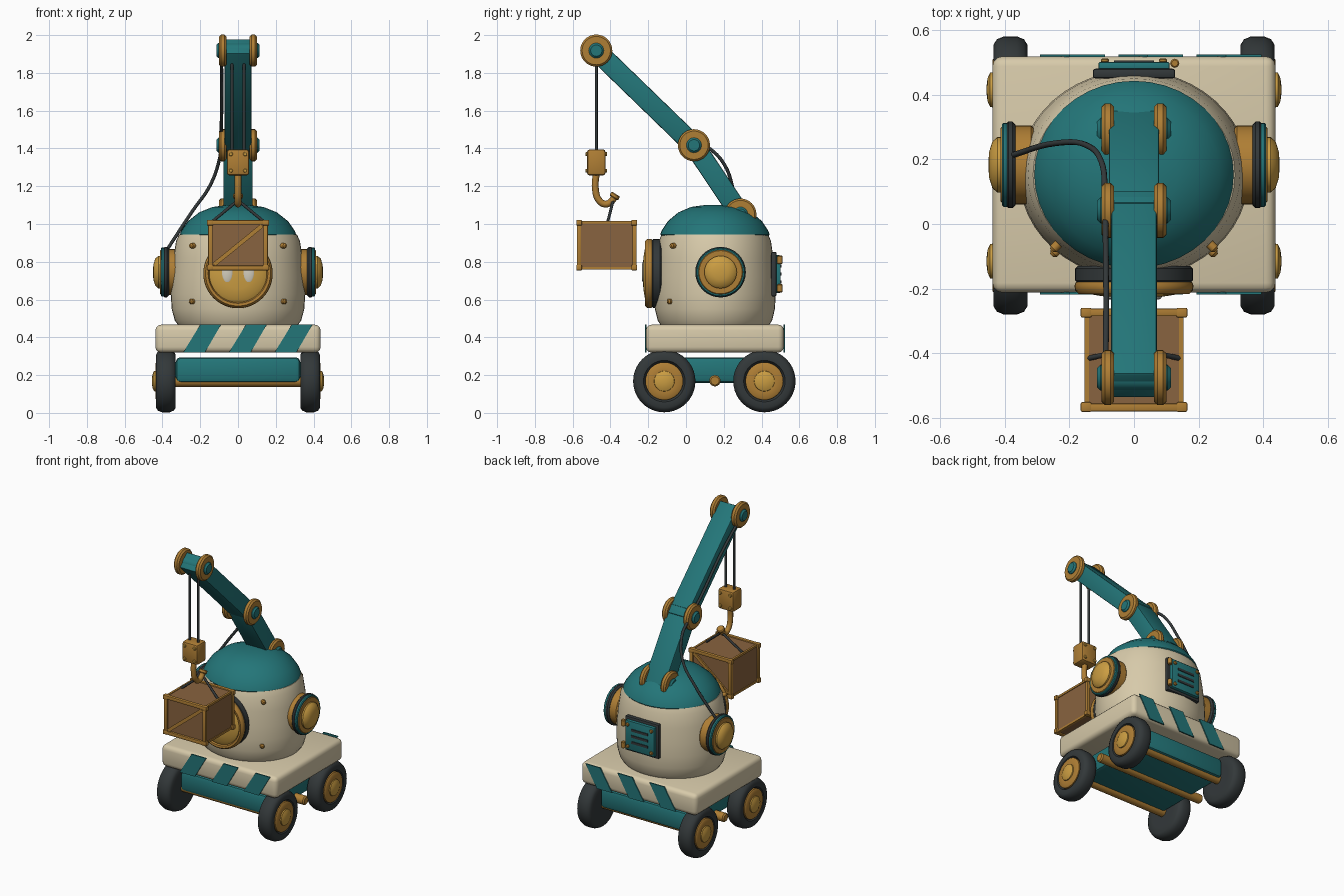
import bpy, bmesh, math
from mathutils import Vector, Matrix

if "Cube" in bpy.data.objects:
    bpy.data.objects.remove(bpy.data.objects["Cube"])


def material(name, rgb):
    m = bpy.data.materials.new(name)
    m.diffuse_color = (*rgb, 1)
    m.use_nodes = True
    m.node_tree.nodes["Principled BSDF"].inputs["Base Color"].default_value = m.diffuse_color
    return m


TEAL = material("teal paint", (0.017, 0.18, 0.19))
CREAM = material("cream paint", (0.68, 0.59, 0.40))
BRONZE = material("bronze", (0.43, 0.21, 0.035))
GOLD = material("gold", (0.60, 0.34, 0.055))
DARK = material("dark rubber", (0.033, 0.040, 0.042))
BROWN = material("brown wood", (0.25, 0.125, 0.05))
EYE = material("pale eye", (0.66, 0.62, 0.52))


def finish(name, bm, mat, matrix=None, smooth=True):
    bmesh.ops.recalc_face_normals(bm, faces=bm.faces)
    if matrix is not None:
        bm.transform(matrix)
    me = bpy.data.meshes.new(name)
    bm.to_mesh(me)
    bm.free()
    me.materials.append(mat)
    ob = bpy.data.objects.new(name, me)
    bpy.context.collection.objects.link(ob)
    if smooth:
        bpy.ops.object.select_all(action='DESELECT')
        ob.select_set(True)
        bpy.context.view_layer.objects.active = ob
        bpy.ops.object.shade_smooth_by_angle(angle=math.radians(40))
    return ob


def toward(loc, axis):
    return Matrix.Translation(loc) @ Vector(axis).to_track_quat('Z', 'Y').to_matrix().to_4x4()


def lathe(name, profile, loc, axis, mat, seg=32, scale_y=1.0):
    """Spin (radius, height) points round an axis; open ends are capped."""
    bm = bmesh.new()
    rings = []
    for r, h in profile:
        rings.append([bm.verts.new((r * math.cos(t), r * scale_y * math.sin(t), h))
                      for t in (2 * math.pi * i / seg for i in range(seg))])
    for a, b in zip(rings, rings[1:]):
        for i in range(seg):
            j = (i + 1) % seg
            bm.faces.new((a[i], a[j], b[j], b[i]))
    bm.faces.new(rings[0])
    bm.faces.new(rings[-1])
    return finish(name, bm, mat, toward(loc, axis))


def disc(name, r, h0, h1, loc, axis, mat, bevel=0.008, seg=32):
    return lathe(name, [(r - bevel, h0), (r, h0 + bevel), (r, h1 - bevel), (r - bevel, h1)],
                 loc, axis, mat, seg)


def box(name, loc, size, mat, bevel=0.0, rot=None, seg=2):
    bm = bmesh.new()
    bmesh.ops.create_cube(bm, size=1)
    bmesh.ops.scale(bm, vec=size, verts=bm.verts)
    if bevel:
        bmesh.ops.bevel(bm, geom=bm.edges[:], offset=bevel, segments=seg, profile=0.5, affect='EDGES')
    return finish(name, bm, mat, Matrix.Translation(loc) @ (rot or Matrix()), bevel > 0)


def tube(name, pts, r, mat):
    cu = bpy.data.curves.new(name, 'CURVE')
    cu.dimensions = '3D'
    cu.bevel_depth, cu.bevel_resolution, cu.use_fill_caps = r, 2, True
    cu.resolution_u = 6
    sp = cu.splines.new('BEZIER')
    sp.bezier_points.add(len(pts) - 1)
    for p, co in zip(sp.bezier_points, pts):
        p.co = co
        p.handle_left_type = p.handle_right_type = 'AUTO'
    cu.materials.append(mat)
    ob = bpy.data.objects.new(name, cu)
    bpy.context.collection.objects.link(ob)
    return ob


CY = 0.153  # centre line of the vehicle body

# Chassis: deck, undercarriage and cross rod
box("chassis_deck", (0, CY, 0.393), (0.875, 0.73, 0.148), CREAM, 0.03, seg=3)
box("undercarriage", (0, CY, 0.227), (0.66, 0.62, 0.135), TEAL, 0.025)
disc("cross_rod", 0.03, -0.41, 0.41, (0, CY, 0.17), (1, 0, 0), BRONZE, seg=16)

# Slanted hazard stripes on the front and back of the deck
for side, y in (("front", -0.214), ("back", 0.52)):
    for k in range(3):
        x = -0.29 + 0.242 * k
        bm = bmesh.new()
        f = bm.faces.new([bm.verts.new((a, y - 0.004, z)) for a, z in
                          ((x, 0.32), (x + 0.115, 0.32), (x + 0.2, 0.467), (x + 0.09, 0.467))])
        ext = bmesh.ops.extrude_face_region(bm, geom=[f])
        bmesh.ops.translate(bm, vec=(0, 0.008, 0),
                            verts=[v for v in ext["geom"] if isinstance(v, bmesh.types.BMVert)])
        finish(side + "_stripe", bm, TEAL, smooth=False)

# Wheels: tyre, hub and cap, with axles
for y in (-0.115, 0.415):
    disc("axle", 0.03, -0.36, 0.36, (0, y, 0.168), (1, 0, 0), BRONZE, seg=16)
    for s in (-1, 1):
        at, ax = (s * 0.382, y, 0.168), (s, 0, 0)
        lathe("tyre", [(0.1, -0.052), (0.14, -0.052), (0.156, -0.042), (0.165, -0.02), (0.165, 0.02),
                       (0.156, 0.042), (0.14, 0.052), (0.11, 0.05), (0.10, 0.035)], at, ax, DARK, 40)
        lathe("wheel_hub", [(0.1, 0.03), (0.1, 0.05), (0.092, 0.056), (0.06, 0.056)], at, ax, BRONZE)
        lathe("hub_cap", [(0.055, 0.05), (0.053, 0.063), (0.035, 0.071), (0.01, 0.074)], at, ax, GOLD)

# Round cabin with a domed roof
lathe("cabin", [(0.315, 0.462), (0.335, 0.49), (0.351, 0.55), (0.356, 0.63), (0.352, 0.72), (0.342, 0.82),
                (0.328, 0.91), (0.312, 0.945)], (0, CY, 0), (0, 0, 1), CREAM, 48, 0.905)
lathe("roof_dome", [(0.30, 0.935), (0.308, 0.945), (0.30, 0.965), (0.265, 1.015), (0.205, 1.062),
                    (0.135, 1.09), (0.06, 1.1), (0.01, 1.101)], (0, CY, 0), (0, 0, 1), TEAL, 40, 0.94)
for x in (-0.24, 0.24):
    for z, y in ((0.885, -0.068), (0.59, -0.083)):
        lathe("cabin_bolt", [(0.014, -0.01), (0.014, 0.012), (0.007, 0.02)], (x, y, z), (x, -0.24, 0), BRONZE, 12)

# Face plate: seal, ring, disc and eyes
FACE, FWD = (0, 0, 0.738), (0, -1, 0)
disc("face_seal", 0.182, 0.13, 0.183, FACE, FWD, DARK, seg=48)
lathe("face_ring", [(0.18, 0.18), (0.184, 0.19), (0.182, 0.205), (0.172, 0.216), (0.158, 0.214), (0.152, 0.2)],
      FACE, FWD, BRONZE, 48)
lathe("face_disc", [(0.152, 0.19), (0.152, 0.206), (0.13, 0.218), (0.08, 0.226), (0.01, 0.229)], FACE, FWD, GOLD, 40)
for x in (-0.057, 0.057):
    eye = lathe("eye", [(0.028, 0.218), (0.028, 0.229), (0.022, 0.233)], (x, 0, 0.745), FWD, EYE, 24)
    for v in eye.data.vertices:
        v.co.z = 0.745 + (v.co.z - 0.745) * 1.9

# Side pods
for s in (-1, 1):
    at, ax = (0, 0.183, 0.745), (s, 0, 0)
    disc("pod_base", 0.122, 0.31, 0.412, at, ax, BRONZE)
    disc("pod_rubber_ring", 0.134, 0.366, 0.398, at, ax, DARK, 0.01)
    disc("pod_teal_ring", 0.130, 0.385, 0.408, at, ax, TEAL, 0.005)
    lathe("pod_cap", [(0.086, 0.405), (0.086, 0.422), (0.072, 0.438), (0.04, 0.448), (0.01, 0.45)], at, ax, GOLD)

# Rear vent hatch
box("hatch_frame", (0, 0.465, 0.735), (0.255, 0.03, 0.235), DARK, 0.008)
box("hatch_panel", (0, 0.487, 0.735), (0.22, 0.028, 0.2), TEAL, 0.006)
for k in (-1, 0, 1):
    box("vent_slot", (0, 0.501, 0.735 + 0.042 * k), (0.125, 0.009, 0.016), DARK)
for z in (0.66, 0.81):
    disc("hatch_hinge", 0.014, -0.022, 0.022, (0.126, 0.497, z), (0, 0, 1), BRONZE, 0.004, 12)
    for x in (-0.09, 0.09):
        disc("hatch_screw", 0.012, 0, 0.014, (x, 0.498, z), (0, 1, 0), BRONZE, 0.004, 12)

# Folding crane arm with paired joint discs
BASE, ELBOW, TIP = Vector((0, 0.288, 1.05)), Vector((0, 0.042, 1.417)), Vector((0, -0.475, 1.918))
for name, a, b, w in (("lower_arm", BASE, ELBOW, 0.156), ("upper_arm", ELBOW, TIP, 0.142)):
    d = b - a
    rot = Matrix.Rotation(math.atan2(d.z, d.y), 4, 'X')
    box(name, (a + b) / 2, (w, d.length + 0.07, 0.108), TEAL, 0.008, rot)
for name, p in (("base", BASE), ("elbow", ELBOW), ("tip", TIP)):
    disc(name + "_pin", 0.04, -0.114, 0.114, p, (1, 0, 0), TEAL, 0.01, 24)
    for s in (-1, 1):
        disc(name + "_joint_disc", 0.085, 0.062, 0.1, p, (s, 0, 0), BRONZE, 0.01)

# Hoist ropes, hook block and hook
for x in (-0.032, 0.032):
    tube("hoist_rope", [(x, TIP.y, 1.9), (x, TIP.y, 1.38)], 0.008, DARK)
box("hook_block", (0, TIP.y, 1.326), (0.118, 0.098, 0.138), BRONZE, 0.014)
for x in (-0.038, 0.038):
    for z in (1.282, 1.37):
        for s in (-1, 1):
            disc("block_bolt", 0.011, 0.045, 0.058, (x, TIP.y, z), (0, s, 0), GOLD, 0.003, 10)
tube("hook", [(0, -0.475, 1.27), (0, -0.48, 1.19), (0, -0.46, 1.125), (0, -0.425, 1.105),
              (0, -0.393, 1.122), (0, -0.376, 1.152)], 0.018, BRONZE)
disc("hook_tip", 0.026, -0.012, 0.012, (0, -0.377, 1.148), (0, 0.5, 0.8), BRONZE, 0.005, 16)

# Hanging crate with framed edges, diagonal braces and slings
CR = Vector((0, -0.42, 0.888))
box("crate_body", CR, (0.296, 0.29, 0.25), BROWN)
for s in (-1, 1):
    tube("sling", [(0, -0.385, 1.125), (s * 0.14, -0.415, 1.01)], 0.008, DARK)
    face_y = s * 0.147
    diag = Matrix.Rotation(-math.atan2(0.215, 0.265) * 1, 4, 'Y')
    box("crate_brace", CR + Vector((0, face_y, 0)), (0.33, 0.016, 0.022), BRONZE, rot=diag)
    for t in (-1, 1):
        box("crate_rail", CR + Vector((0, face_y, t * 0.121)), (0.30, 0.024, 0.024), BRONZE, 0.004)
        box("crate_post", CR + Vector((t * 0.146, face_y, 0)), (0.024, 0.022, 0.24), BRONZE, 0.004)
        box("crate_side_rail", CR + Vector((t * 0.146, 0, s * 0.122)), (0.014, 0.28, 0.014), BRONZE)
        for u in (-1, 1):
            box("crate_corner", CR + Vector((t * 0.148, s * 0.146, u * 0.119)), (0.034, 0.03, 0.03), BRONZE, 0.005)

# Power hose from the left pod along the arm
tube("power_hose", [(-0.385, 0.21, 0.85), (-0.24, 0.25, 1.07), (-0.15, 0.245, 1.2), (-0.1, 0.19, 1.335),
                    (-0.09, 0.1, 1.42), (-0.088, -0.03, 1.52), (-0.086, -0.24, 1.72), (-0.088, -0.44, 1.885)],
     0.009, DARK)
